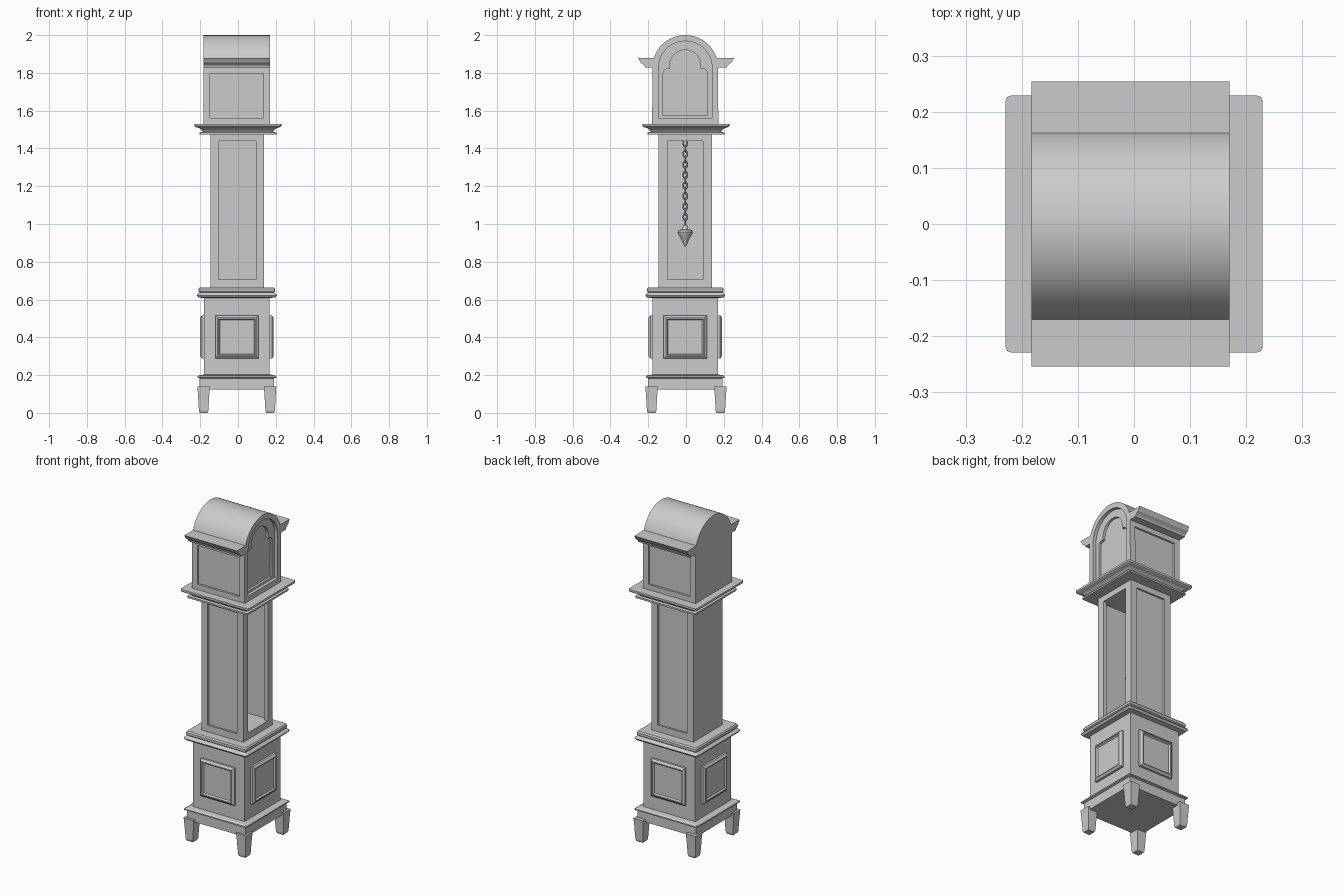
import bpy, bmesh
from math import sin, cos, pi, radians
from mathutils import Matrix

if "Cube" in bpy.data.objects:
    bpy.data.objects.remove(bpy.data.objects["Cube"])

CX, CY = -0.006, -0.004          # centre of the case


def finish(name, bm, matrix=None):
    bmesh.ops.recalc_face_normals(bm, faces=bm.faces)
    me = bpy.data.meshes.new(name)
    bm.to_mesh(me)
    bm.free()
    ob = bpy.data.objects.new(name, me)
    bpy.context.collection.objects.link(ob)
    if matrix:
        ob.matrix_world = matrix
    return ob


def smooth(ob, angle=30):
    bpy.ops.object.select_all(action='DESELECT')
    ob.select_set(True)
    bpy.context.view_layer.objects.active = ob
    bpy.ops.object.shade_smooth_by_angle(angle=radians(angle))


def skin(bm, rings, caps=True):
    n = len(rings[0])
    for a, b in zip(rings, rings[1:]):
        for i in range(n):
            bm.faces.new((a[i], a[(i + 1) % n], b[(i + 1) % n], b[i]))
    if caps:
        bm.faces.new(rings[0])
        bm.faces.new(rings[-1])


def square_loft(name, prof, c=(0, 0), r=0.0, matrix=None):
    """Stack of square rings (half width, z) with optional rounded corners."""
    bm = bmesh.new()
    rings = []
    for h, z in prof:
        pts = []
        for k in range(4):
            a = pi / 4 + k * pi / 2
            sx, sy = (1 if cos(a) > 0 else -1), (1 if sin(a) > 0 else -1)
            for t in ([-pi / 4, 0, pi / 4] if r else [0]):
                pts.append((c[0] + sx * (h - r) + r * cos(a + t),
                            c[1] + sy * (h - r) + r * sin(a + t), z))
        rings.append([bm.verts.new(p) for p in pts])
    skin(bm, rings)
    return finish(name, bm, matrix)


def prism(name, pts, x0, x1):
    """Outline in y, z extruded along x."""
    bm = bmesh.new()
    skin(bm, [[bm.verts.new((x, y, z)) for y, z in pts] for x in (x0, x1)])
    return finish(name, bm)


def box(name, x0, x1, y0, y1, z0, z1):
    return prism(name, [(y0, z0), (y1, z0), (y1, z1), (y0, z1)], x0, x1)


def cut(ob, *cutters):
    for c in cutters:
        c.hide_render = True
        m = ob.modifiers.new("cut", 'BOOLEAN')
        m.operation, m.solver, m.object = 'DIFFERENCE', 'EXACT', c
        bpy.context.view_layer.objects.active = ob
        bpy.ops.object.modifier_apply(modifier=m.name)
        bpy.data.objects.remove(c)


def arc(r, zc, a0=0.0, a1=pi, n=32):
    return [(CY + r * cos(a0 + (a1 - a0) * i / n), zc + r * sin(a0 + (a1 - a0) * i / n))
            for i in range(n + 1)]


# Tapered feet
for sx in (-1, 1):
    for sy in (-1, 1):
        square_loft("foot", [(0.021, 0), (0.025, 0.012), (0.03, 0.1), (0.033, 0.14)],
                    (CX + sx * 0.176, sy * 0.182))

# Plinth, base body and its crown moulding
square_loft("plinth", [(0.197, 0.125), (0.197, 0.183), (0.209, 0.187), (0.209, 0.194),
                       (0.198, 0.2), (0.173, 0.203)], (CX, CY))
square_loft("base_body", [(0.173, 0.19), (0.173, 0.63)], (CX, CY))
square_loft("base_moulding", [(0.173, 0.608), (0.203, 0.611), (0.212, 0.622), (0.21, 0.627),
                              (0.197, 0.638), (0.202, 0.643), (0.202, 0.657),
                              (0.196, 0.665)], (CX, CY), 0.008)

# Raised fielded panels on all four sides of the base
for k in range(4):
    m = (Matrix.Translation((CX, CY, 0.402)) @ Matrix.Rotation(k * pi / 2, 4, 'Z')
         @ Matrix.Rotation(pi / 2, 4, 'X'))
    square_loft("base_panel", [(0.114, 0.165), (0.114, 0.185), (0.102, 0.195),
                               (0.096, 0.195), (0.09, 0.186)], matrix=m)

# Trunk: open to +x, plain at the back, sunk panels on the two sides
trunk = square_loft("trunk", [(0.141, 0.65), (0.141, 1.49)], (CX + 0.002, CY))
cut(trunk,
    box("cavity", -0.125, 0.115, CY - 0.115, CY + 0.115, 0.705, 1.44),
    box("opening", 0.1, 0.2, CY - 0.094, CY + 0.094, 0.705, 1.44),
    box("side_cut_a", -0.102, 0.094, -0.2, CY - 0.130, 0.705, 1.44),
    box("side_cut_b", -0.102, 0.094, CY + 0.130, 0.2, 0.705, 1.44))

# Cornice between trunk and hood
square_loft("trunk_cornice", [(0.14, 1.475), (0.203, 1.475), (0.203, 1.485), (0.185, 1.487),
                              (0.19, 1.496), (0.204, 1.507), (0.224, 1.514),
                              (0.229, 1.518), (0.229, 1.53)], r=0.01)

# Hood with arched top, door recess, broken-arch dial recess and side panels
X0, X1, ZS = -0.183, 0.17, 1.826
hood = prism("hood", [(CY - 0.175, 1.525), (CY + 0.175, 1.525)] + arc(0.174, ZS), X0, X1)
door = prism("door_cut", [(CY - 0.142, 1.562), (CY + 0.142, 1.562)] + arc(0.142, ZS),
             X1 - 0.02, 0.3)
half = ([(0.117, 1.575), (0.117, 1.80), (0.111, 1.814), (0.098, 1.822), (0.082, 1.822)]
        + [(0.082 * cos(i * pi / 24), 1.84 + 0.082 * sin(i * pi / 24)) for i in range(13)])
dial = prism("dial_cut", [(CY + y, z) for y, z in half]
             + [(CY - y, z) for y, z in half[-2::-1]], X1 - 0.035, 0.3)
cut(hood, door, dial,
    box("hood_cut_a", -0.148, 0.134, -0.3, CY - 0.163, 1.562, 1.797),
    box("hood_cut_b", -0.148, 0.134, CY + 0.163, 0.3, 1.562, 1.797))
smooth(hood)

# Eaves mouldings along both sides of the hood
for s in (-1, 1):
    prof = [(0.155, 1.828), (0.216, 1.828), (0.219, 1.838), (0.228, 1.846), (0.24, 1.854),
            (0.245, 1.863), (0.254, 1.878), (0.155, 1.878)]
    prism("hood_eaves", [(s * y, z) for y, z in prof], X0, X1)

# Chain of alternating oval links
PX = 0.01
for i in range(16):
    zc = 1.427 - i * 0.0279
    bm = bmesh.new()
    rings = []
    for j in range(16):
        a = j * pi / 8
        rings.append([bm.verts.new((0.0035 * sin(b), cos(a) * (0.0115 + 0.0035 * cos(b)),
                                    sin(a) * (0.0185 + 0.0035 * cos(b))))
                      for b in (k * pi / 3 for k in range(6))])
    skin(bm, rings + rings[:1], caps=False)
    link = finish("chain_link", bm, Matrix.Translation((PX, CY, zc))
                  @ Matrix.Rotation(i % 2 * pi / 2, 4, 'Z'))
    smooth(link, 70)

# Turned weight
bm = bmesh.new()
prof = [(0.003, 0.88), (0.012, 0.897), (0.024, 0.925), (0.036, 0.945), (0.04, 0.957),
        (0.034, 0.968), (0.016, 0.972), (0.012, 0.99), (0.005, 0.996)]
skin(bm, [[bm.verts.new((PX + r * cos(i * pi / 12), CY + r * sin(i * pi / 12), z))
           for i in range(24)] for r, z in prof])
smooth(finish("weight", bm), 40)
